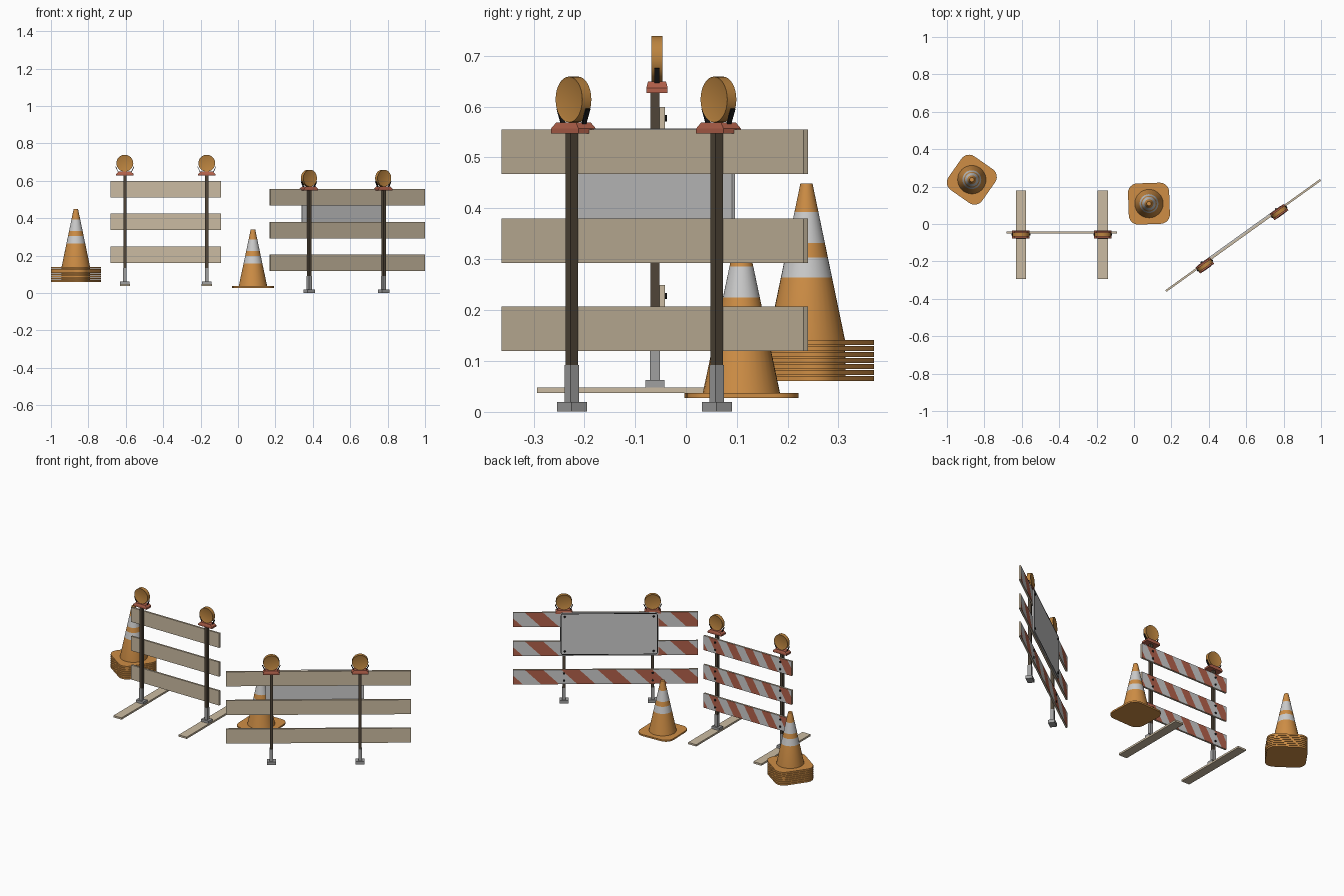
import bpy, bmesh, math
from mathutils import Matrix, Vector

if "Cube" in bpy.data.objects:
    bpy.data.objects.remove(bpy.data.objects["Cube"])


def mat(name, r, g, b):
    m = bpy.data.materials.new(name)
    m.diffuse_color = (r, g, b, 1)
    m.use_nodes = True
    m.node_tree.nodes["Principled BSDF"].inputs["Base Color"].default_value = m.diffuse_color
    return m


ORANGE = mat("orange", 0.62, 0.27, 0.06)
AMBER = mat("amber", 0.50, 0.23, 0.05)
RED = mat("red", 0.45, 0.12, 0.07)
TAN = mat("wood", 0.60, 0.50, 0.36)
WHITE = mat("white", 0.62, 0.62, 0.62)
DARK = mat("dark_metal", 0.08, 0.06, 0.04)
BLACK = mat("black", 0.01, 0.01, 0.01)
STEEL = mat("steel", 0.35, 0.35, 0.35)


def add(name, bm, mats, M=Matrix(), smooth=False):
    bm.normal_update()
    me = bpy.data.meshes.new(name)
    bm.to_mesh(me)
    bm.free()
    for m in mats:
        me.materials.append(m)
    ob = bpy.data.objects.new(name, me)
    bpy.context.collection.objects.link(ob)
    ob.matrix_world = M
    if smooth:
        bpy.ops.object.select_all(action='DESELECT')
        ob.select_set(True)
        bpy.context.view_layer.objects.active = ob
        bpy.ops.object.shade_smooth_by_angle(angle=math.radians(35))
    return ob


def box_bm(center, size, rot=Matrix()):
    bm = bmesh.new()
    bmesh.ops.create_cube(bm, size=1, matrix=Matrix.Translation(center) @ rot @ Matrix.Diagonal((*size, 1)))
    return bm


def disc_bm(center, r, depth, seg):
    """Cylinder lying along y."""
    bm = bmesh.new()
    bmesh.ops.create_cone(bm, cap_ends=True, segments=seg, radius1=r, radius2=r, depth=depth,
                          matrix=Matrix.Translation(center) @ Matrix.Rotation(math.pi / 2, 4, 'X'))
    return bm


def rounded_plate(w, h, r, t, seg=6):
    """Rounded rectangle in xy, extruded from z=0 to z=t."""
    bm = bmesh.new()
    vs = []
    for i, (sx, sy) in enumerate(((1, 1), (-1, 1), (-1, -1), (1, -1))):
        for k in range(seg + 1):
            a = (i + k / seg) * math.pi / 2
            vs.append(bm.verts.new((sx * (w / 2 - r) + r * math.cos(a),
                                    sy * (h / 2 - r) + r * math.sin(a), 0)))
    f = bm.faces.new(vs)
    ext = bmesh.ops.extrude_face_region(bm, geom=[f])
    bmesh.ops.translate(bm, vec=(0, 0, t), verts=[v for v in ext['geom'] if isinstance(v, bmesh.types.BMVert)])
    bmesh.ops.recalc_face_normals(bm, faces=bm.faces)
    return bm


# Boards: plain wood with diagonal stripes on the back face
def board(name, M, x, y, z, length, pitch):
    h, t = 0.088, 0.011
    bm = box_bm((x, y, z), (length, t, h))
    slope = pitch / 2 / h * 0.9
    c = lambda p: (p.x - x) - slope * (p.z - z)
    n = int(length / pitch) + 2
    for i in range(-2 * n, 2 * n):
        bmesh.ops.bisect_plane(bm, geom=bm.verts[:] + bm.edges[:] + bm.faces[:],
                               plane_co=(x + i * pitch / 2, y, z), plane_no=Vector((1, 0, -slope)).normalized())
    bm.normal_update()
    for f in bm.faces:
        if f.normal.y > 0.9:
            f.material_index = 1 + int(math.floor(c(f.calc_center_median()) / (pitch / 2))) % 2
    add(name, bm, [TAN, WHITE, RED], M)


# Warning lamp: red housing, amber disc, two black brackets
def lamp(tag, M, x, z):
    y = 0.004
    bm = box_bm((x, y, z + 0.005), (0.092, 0.042, 0.010))
    top = max(bm.faces, key=lambda f: f.calc_center_median().z)
    r = bmesh.ops.extrude_face_region(bm, geom=[top])
    vs = [v for v in r['geom'] if isinstance(v, bmesh.types.BMVert)]
    bmesh.ops.delete(bm, geom=[top], context='FACES_ONLY')
    for v in vs:
        v.co = (x + (v.co.x - x) * 0.72, y + (v.co.y - y) * 0.85, z + 0.022)
    add(tag + "_lamp_housing", bm, [RED], M)
    bm = disc_bm((x, y, z + 0.067), 0.045, 0.022, 32)
    caps = [f for f in bm.faces if len(f.verts) > 4]
    bmesh.ops.inset_individual(bm, faces=caps, thickness=0.005, depth=-0.002)
    add(tag + "_lamp_lens", bm, [AMBER], M, True)
    for s in (-1, 1):
        add(tag + "_lamp_bracket", box_bm((x + s * 0.042, y, z + 0.034), (0.003, 0.010, 0.032),
                                          Matrix.Rotation(s * 0.45, 4, 'Y')), [BLACK], M)


def barricade(tag, M, spacing, length, shift, boards, z0, top, pitch):
    for i, z in enumerate(boards):
        board(f"{tag}_board_{i + 1}", M, shift, 0.0145, z, length, pitch)
    for s, side in ((-1, "left"), (1, "right")):
        x, n = s * spacing / 2, f"{tag}_{side}"
        add(n + "_post", box_bm((x, 0, (z0 + 0.09 + top) / 2), (0.017, 0.018, top - z0 - 0.09)), [DARK], M)
        add(n + "_socket", box_bm((x, 0, z0 + 0.055), (0.02, 0.02, 0.074)), [STEEL], M)
        add(n + "_base_block", box_bm((x, 0, z0 + 0.0095), (0.05, 0.037, 0.019)), [STEEL], M)
        lamp(n, M, x, top)
        for z in boards:
            for dz in (-0.022, 0.022):
                add(n + "_bolt", disc_bm((x, 0.022, z + dz), 0.006, 0.004, 10), [BLACK], M)


# Short barricade standing on wooden feet
MA = Matrix.Translation((-0.386, -0.061, 0))
barricade("short_barricade", MA, 0.438, 0.592, 0, (0.555, 0.380, 0.205), 0.043, 0.627, 0.118)
for s in (-1, 1):
    add("short_barricade_foot", box_bm((s * 0.219, 0.004, 0.042), (0.054, 0.472, 0.011)), [TAN], MA)

# Long barricade, turned, with a blank sign on the back
MB = Matrix.Translation((0.580, -0.082, 0)) @ Matrix.Rotation(math.radians(35.7), 4, 'Z')
barricade("long_barricade", MB, 0.489, 1.018, 0.015, (0.511, 0.336, 0.163), 0.0, 0.547, 0.20)
bm = rounded_plate(0.545, 0.262, 0.018, 0.007, 4)
front = max(bm.faces, key=lambda f: f.calc_center_median().z)
bmesh.ops.inset_region(bm, faces=[front], thickness=0.005)
ring = bmesh.ops.inset_region(bm, faces=[front], thickness=0.005)
for f in ring['faces']:
    f.material_index = 1
bmesh.ops.transform(bm, verts=bm.verts, matrix=Matrix.Translation((-0.005, 0.020, 0.426)) @
                    Matrix.Rotation(-math.pi / 2, 4, 'X'))
add("sign_panel", bm, [WHITE, BLACK], MB)
for sx in (-1, 1):
    for sz in (-1, 1):
        add("sign_bolt", disc_bm((-0.005 + sx * 0.245, 0.029, 0.426 + sz * 0.105), 0.006, 0.005, 10), [BLACK], MB)


# Traffic cones with two white bands and a stack of square bases
def traffic_cone(tag, x, y, rot, z, plates, pitch, height):
    M = Matrix.Translation((x, y, 0)) @ Matrix.Rotation(math.radians(rot), 4, 'Z')
    for i in range(plates):
        add(f"{tag}_base_{i + 1}", rounded_plate(0.22, 0.22, 0.05, 0.0095),
            [ORANGE], M @ Matrix.Translation((0, 0, z + i * pitch)), True)
    z1 = z + (plates - 1) * pitch + 0.0095
    levels = (1.0, 0.60, 0.47, 0.38, 0.18, 0.0)
    bm = bmesh.new()
    rings = []
    profile = [(0.077, z)] if plates > 1 else []
    profile += [(0.012 + 0.064 * t, z1 + height * (1 - t)) for t in levels]
    for r, h in profile:
        rings.append([bm.verts.new((r * math.cos(k * math.tau / 32), r * math.sin(k * math.tau / 32), h))
                      for k in range(32)])
    off = len(profile) - len(levels)
    for j in range(len(rings) - 1):
        for k in range(32):
            f = bm.faces.new((rings[j][k], rings[j][(k + 1) % 32], rings[j + 1][(k + 1) % 32], rings[j + 1][k]))
            f.material_index = 1 if j - off in (1, 3) else 0
    bm.faces.new(rings[-1])
    add(tag + "_body", bm, [ORANGE, WHITE], M, True)


traffic_cone("stacked_cone", -0.867, 0.237, 55, 0.060, 7, 0.0118, 0.308)
traffic_cone("single_cone", 0.080, 0.109, 2, 0.027, 1, 0.0, 0.303)
